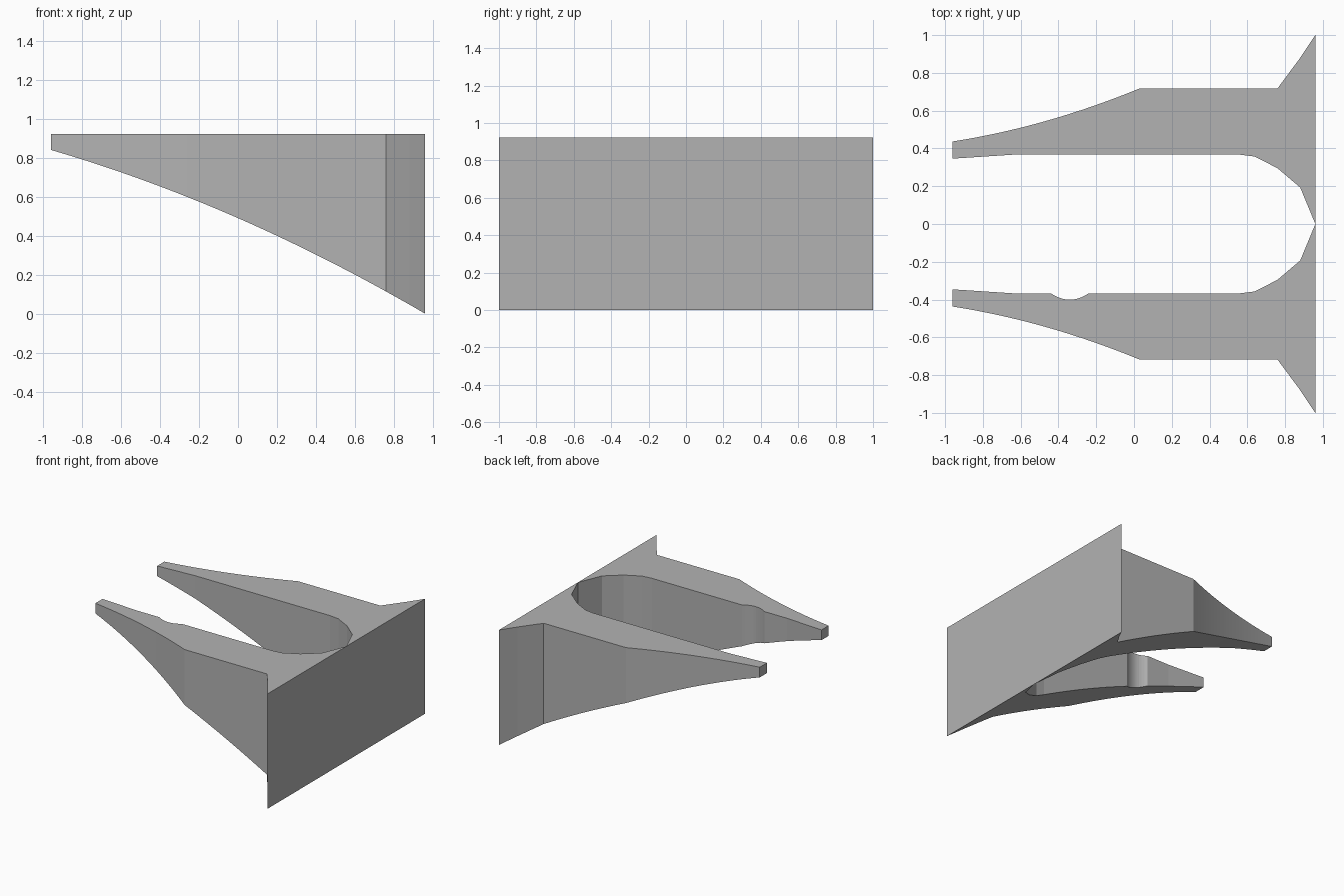
import bpy
import bmesh

if "Cube" in bpy.data.objects:
    bpy.data.objects.remove(bpy.data.objects["Cube"], do_unlink=True)

TOP = 0.922
END = 0.96      # half length along x
KNEE = 0.03     # where the curved outer flank becomes straight

grey = bpy.data.materials.new("plain_grey")
grey.use_nodes = True
grey.diffuse_color = (0.45, 0.45, 0.45, 1)
grey.node_tree.nodes["Principled BSDF"].inputs["Base Color"].default_value = grey.diffuse_color

INNER = [(-END, 0.346), (-0.64, 0.367), (0.56, 0.367), (0.64, 0.357),
         (0.76, 0.295), (0.88, 0.193), (END, 0)]
FLARE = [(KNEE, 0.718), (0.76, 0.718), (0.88, 0.88), (END, 1)]


def interpolate(points, x):
    for (x0, y0), (x1, y1) in zip(points, points[1:]):
        if x <= x1 + 1e-6:
            return y0 + (y1 - y0) * (x - x0) / (x1 - x0)
    return points[-1][1]


def outer(x):
    if x >= KNEE:
        return interpolate(FLARE, x)
    t = (x + END) / (KNEE + END)
    return 0.437 + 0.281 * (0.55 * t + 0.45 * t * t)


def inner(x, notched):
    y = interpolate(INNER, x)
    if notched:     # shallow rounded thumb notch
        y += 0.034 * max(0, 1 - ((x + 0.34) / 0.1) ** 2)
    return y


def underside(x):
    return max(0, 0.49 - 0.4375 * x - 0.076 * x * x)


# Stations along the arm, with an extra one at the knee
stations = sorted([round(-END + 0.02 * i, 4) for i in range(97)] + [KNEE])


def build_arm(name, side, notched):
    bm = bmesh.new()
    rings = []
    for x in stations:
        a, b, low = side * inner(x, notched), side * outer(x), underside(x)
        rings.append([bm.verts.new((x, y, z)) for y, z in
                      ((a, low), (b, low), (b, TOP), (a, TOP))])
    for r, s in zip(rings, rings[1:]):
        for i in range(4):
            j = (i + 1) % 4
            bm.faces.new((r[i], r[j], s[j], s[i]))
    # Tip and broad mounting face
    bm.faces.new(rings[0])
    bm.faces.new(rings[-1])
    bmesh.ops.recalc_face_normals(bm, faces=bm.faces)
    mesh = bpy.data.meshes.new(name)
    bm.to_mesh(mesh)
    bm.free()
    mesh.materials.append(grey)
    bpy.context.collection.objects.link(bpy.data.objects.new(name, mesh))


build_arm("front_arm", -1, True)
build_arm("back_arm", 1, False)
